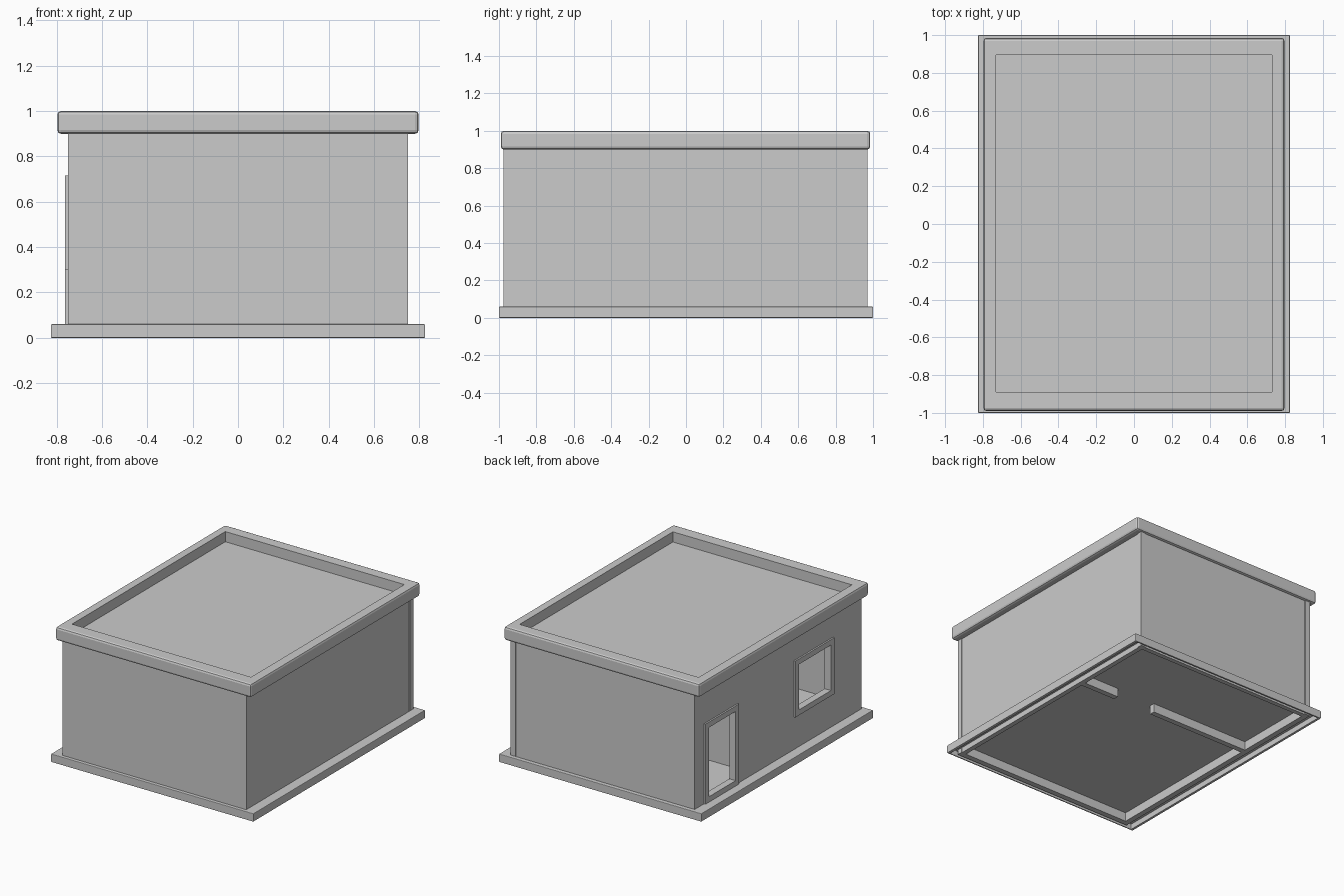
import bpy
import bmesh
from mathutils import Vector

cube = bpy.data.objects.get("Cube")
if cube:
    bpy.data.objects.remove(cube, do_unlink=True)

grey = bpy.data.materials.new("plain grey")
grey.use_nodes = True
grey.diffuse_color = (0.6, 0.6, 0.6, 1)
grey.node_tree.nodes["Principled BSDF"].inputs["Base Color"].default_value = (0.6, 0.6, 0.6, 1)


def finish(name, bm):
    """Turn a bmesh into a named grey object."""
    bmesh.ops.recalc_face_normals(bm, faces=bm.faces)
    mesh = bpy.data.meshes.new(name)
    bm.to_mesh(mesh)
    bm.free()
    mesh.materials.append(grey)
    obj = bpy.data.objects.new(name, mesh)
    bpy.context.collection.objects.link(obj)
    return obj


def box(name, low, high):
    low, high = Vector(low), Vector(high)
    bm = bmesh.new()
    bmesh.ops.create_cube(bm, size=1)
    for v in bm.verts:
        v.co = (low + high) / 2 + v.co * (high - low)
    return finish(name, bm)


def cut(target, low, high):
    """Cut a box-shaped opening through a wall."""
    cutter = box("cutter", low, high)
    cutter.hide_render = True
    mod = target.modifiers.new("opening", 'BOOLEAN')
    mod.operation = 'DIFFERENCE'
    mod.solver = 'EXACT'
    mod.object = cutter
    bpy.context.view_layer.objects.active = target
    bpy.ops.object.modifier_apply(modifier=mod.name)
    bpy.data.objects.remove(cutter, do_unlink=True)


def ring(name, outer, inner, low, high, place, bevel=0):
    """Rectangular frame; each rectangle is (u0, v0, u1, v1), swept low to high.
    Only the outer edges are rounded."""
    bm = bmesh.new()
    loops = []
    for u0, v0, u1, v1 in (outer, inner):
        for d in (low, high):
            corners = ((u0, v0), (u1, v0), (u1, v1), (u0, v1))
            loops.append([bm.verts.new(place(u, v, d)) for u, v in corners])
    for a, b in ((0, 1), (1, 3), (3, 2), (2, 0)):
        for i in range(4):
            j = (i + 1) % 4
            bm.faces.new((loops[a][i], loops[a][j], loops[b][j], loops[b][i]))
    if bevel:
        rim = set(loops[0] + loops[1])
        edges = [e for e in bm.edges if set(e.verts) <= rim]
        bmesh.ops.bevel(bm, geom=edges, offset=bevel, segments=2,
                        profile=0.5, affect='EDGES')
    return finish(name, bm)


def flat(u, v, d):
    return (u, v, d)


def on_side(u, v, d):
    return (d, u, v)


# Outer shell
W, FRONT, BACK, T = 0.75, -0.975, 0.97, 0.04
LOW, TOP, FLOOR = 0.005, 0.905, 0.09
box("front_wall", (-W, FRONT, LOW), (W, FRONT + T, TOP))
box("back_wall", (-W + T, BACK - T, LOW), (W - T, BACK - 0.006, TOP))
box("left_wall", (W - T, FRONT + T, LOW), (W - 0.005, BACK - T, TOP))
right_wall = box("right_wall", (-W, FRONT + T, LOW), (-W + T, BACK - T, TOP))
for side, name in ((1, "left_corner_post"), (-1, "right_corner_post")):
    xs = sorted((side * W, side * (W - T)))
    box(name, (xs[0], BACK - T, LOW), (xs[1], BACK, TOP))

# Door and window openings with raised trim
openings = {"door": (0.47, 0.06, 0.86, 0.65), "window": (-0.64, 0.3, -0.185, 0.715)}
TRIM = 0.04
for name, (y0, z0, y1, z1) in openings.items():
    hole = (y0 + TRIM, z0 + TRIM, y1 - TRIM, z1 - TRIM)
    cut(right_wall, (-1, hole[0], hole[1]), (-0.6, hole[2], hole[3]))
    ring(name + "_frame", (y0, z0, y1, z1), hole, -W - 0.012, -W + 0.02, on_side)

# Interior partition with a doorway, floor and roof slab
partition = box("partition", (-W + T, 0.29, LOW), (W - T, 0.33, 0.89))
cut(partition, (0.1, 0.2, -0.1), (0.42, 0.4, 0.65))
box("floor", (-W + T, FRONT + T, FLOOR - 0.02), (W - T, BACK - T, FLOOR))
box("roof", (-0.74, -0.93, 0.885), (0.74, 0.93, 0.925))

# Ground skirt: a ledge with a thin rim, hollow underneath
LIP = 0.02
ring("skirt_ledge", (-0.825 + LIP, -1 + LIP / 2, 0.825 - LIP, 1 - LIP / 2),
     (-W, FRONT, W, BACK), 0.04, 0.06, flat)
ring("skirt_rim", (-0.825, -1, 0.825, 1),
     (-0.825 + LIP, -1 + LIP / 2, 0.825 - LIP, 1 - LIP / 2), 0, 0.06, flat, 0.004)

# Rounded roof parapet
ring("parapet", (-0.797, -0.99, 0.797, 0.985), (-0.73, -0.89, 0.73, 0.895),
     0.9, 1, flat, 0.016)
